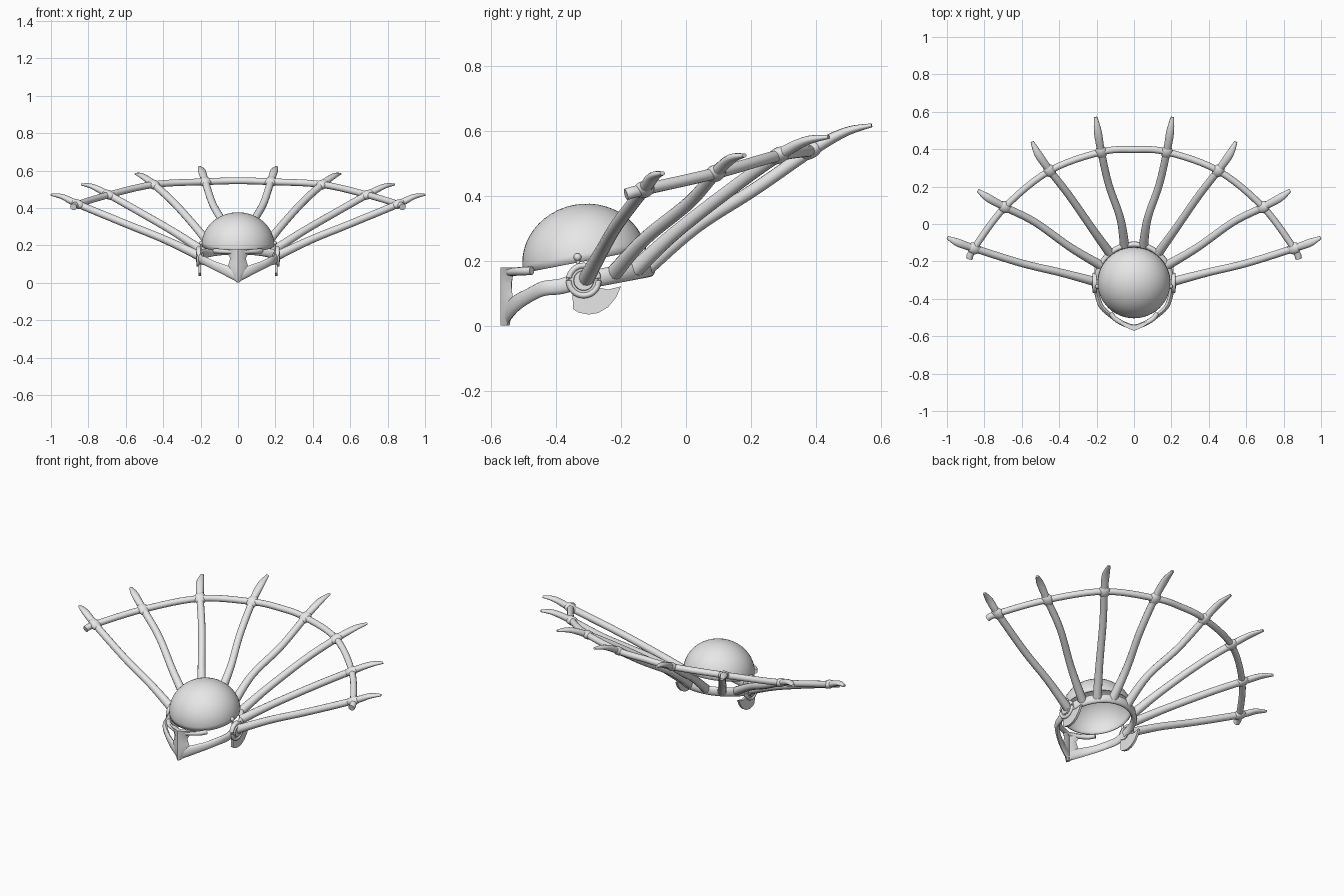
import bpy, bmesh, math
from mathutils import Vector, Matrix

if "Cube" in bpy.data.objects:
    bpy.data.objects.remove(bpy.data.objects["Cube"])

grey = bpy.data.materials.new("plain_grey")
grey.diffuse_color = (0.8, 0.8, 0.8, 1)
grey.use_nodes = True
grey.node_tree.nodes["Principled BSDF"].inputs["Base Color"].default_value = grey.diffuse_color


def finish(name, bm, angle=40):
    bmesh.ops.recalc_face_normals(bm, faces=bm.faces)
    me = bpy.data.meshes.new(name)
    bm.to_mesh(me)
    bm.free()
    me.materials.append(grey)
    ob = bpy.data.objects.new(name, me)
    bpy.context.collection.objects.link(ob)
    bpy.ops.object.select_all(action='DESELECT')
    ob.select_set(True)
    bpy.context.view_layer.objects.active = ob
    bpy.ops.object.shade_smooth_by_angle(angle=math.radians(angle))
    return ob


def mirror(ob):
    ob.modifiers.new("mirror", 'MIRROR')
    return ob


def spline(pts, steps):
    """Smooth path through points; extra values (sizes) are blended too."""
    p = [pts[0]] + list(pts) + [pts[-1]]
    out = []
    for i in range(1, len(p) - 2):
        for s in range(steps):
            t = s / steps
            out.append([0.5 * (2 * b + (c - a) * t + (2 * a - 5 * b + 4 * c - d) * t * t
                               + (3 * b - a - 3 * c + d) * t ** 3)
                        for a, b, c, d in zip(p[i - 1], p[i], p[i + 1], p[i + 2])])
    return out + [list(pts[-1])]


def sweep(name, pts, steps=5, sides=12):
    """Oval tube; each point is x, y, z, half width, half height."""
    path = spline(pts, steps)
    bm = bmesh.new()
    rings = []
    for i, q in enumerate(path):
        c = Vector(q[:3])
        d = (Vector(path[min(i + 1, len(path) - 1)][:3])
             - Vector(path[max(i - 1, 0)][:3])).normalized()
        side = d.cross(Vector((0, 0, 1)))
        side = side.normalized() if side.length > 0.15 else Vector((1, 0, 0))
        up = side.cross(d).normalized()
        rings.append([bm.verts.new(c + side * q[3] * math.cos(a) + up * q[4] * math.sin(a))
                      for a in (2 * math.pi * k / sides for k in range(sides))])
    for r0, r1 in zip(rings, rings[1:]):
        for k in range(sides):
            n = (k + 1) % sides
            bm.faces.new((r0[k], r0[n], r1[n], r1[k]))
    bm.faces.new(rings[0])
    bm.faces.new(rings[-1])
    return finish(name, bm, 50)


# Skull dome: open half ellipsoid, tipped down towards the front
bm = bmesh.new()
bmesh.ops.create_uvsphere(bm, u_segments=48, v_segments=24, radius=1)
bmesh.ops.delete(bm, geom=[v for v in bm.verts if v.co.z < -0.01], context='VERTS')
bmesh.ops.transform(bm, verts=bm.verts, matrix=Matrix.Translation((0, -0.312, 0.2))
                    @ Matrix.Rotation(math.radians(11), 4, 'X')
                    @ Matrix.Diagonal((0.195, 0.193, 0.176, 1)))
dome = finish("dome", bm)
shell = dome.modifiers.new("shell", 'SOLIDIFY')
shell.thickness = 0.006

# Band around the back of the head, from ear to ear
band = []
for i in range(13):
    a = math.pi * i / 12
    band.append((0.2 * math.cos(a), -0.315 + 0.205 * math.sin(a),
                 0.14 + 0.038 * math.sin(a), 0.016, 0.027))
sweep("back_band", band, 4)

# Spokes: path points for one side, the joint is the fourth point
spokes = [
    [(0.2, -0.31, 0.14), (0.39, -0.26, 0.23), (0.6, -0.21, 0.315), (0.855, -0.13, 0.42),
     (0.94, -0.1, 0.46), (0.998, -0.072, 0.47)],
    [(0.18, -0.22, 0.165), (0.34, -0.125, 0.27), (0.53, 0.01, 0.38), (0.69, 0.09, 0.47),
     (0.78, 0.14, 0.515), (0.835, 0.18, 0.525)],
    [(0.13, -0.155, 0.175), (0.22, -0.03, 0.29), (0.345, 0.15, 0.43), (0.45, 0.285, 0.525),
     (0.51, 0.37, 0.57), (0.545, 0.44, 0.582)],
    [(0.05, -0.12, 0.18), (0.073, 0.03, 0.305), (0.135, 0.21, 0.42), (0.175, 0.385, 0.54),
     (0.193, 0.49, 0.597), (0.205, 0.572, 0.618)],
]
sizes = [(0.025, 0.025), (0.021, 0.021), (0.02, 0.02), (0.02, 0.019), (0.021, 0.014), (0.009, 0.006)]
for i, s in enumerate(spokes):
    mirror(sweep("spoke_%d" % (i + 1), [p + z for p, z in zip(s, sizes)], 6))
    # Swollen joint where the spoke meets the arch
    bm = bmesh.new()
    bmesh.ops.create_uvsphere(bm, u_segments=16, v_segments=10, radius=1)
    d = Vector(s[4]) - Vector(s[2])
    bmesh.ops.transform(bm, verts=bm.verts, matrix=Matrix.Translation(s[3])
                        @ d.to_track_quat('X', 'Z').to_matrix().to_4x4()
                        @ Matrix.Diagonal((0.04, 0.032, 0.024, 1)))
    mirror(finish("joint_%d" % (i + 1), bm))

# Arch tying the spokes together
half = [(0.88, -0.185, 0.405)] + [s[3] for s in spokes]
arch = half + [(0, 0.398, 0.545)] + [(-x, y, z) for x, y, z in reversed(half)]
sweep("arch", [p + (0.018, 0.018) for p in arch], 6)

# Ear boss: disc with a raised ring
bm = bmesh.new()
turn = Matrix.Translation((0.208, -0.315, 0.14)) @ Matrix.Rotation(math.pi / 2, 4, 'Y')
bmesh.ops.create_cone(bm, cap_ends=True, segments=32, radius1=0.054, radius2=0.054,
                      depth=0.016, matrix=turn)
bmesh.ops.create_cone(bm, cap_ends=True, segments=32, radius1=0.036, radius2=0.03,
                      depth=0.032, matrix=turn)
mirror(finish("ear_boss", bm, 30))
ring = []
for i in range(17):
    a = 2 * math.pi * i / 16
    ring.append((0.214, -0.315 + 0.046 * math.cos(a), 0.14 + 0.046 * math.sin(a), 0.009, 0.009))
mirror(sweep("ear_ring", ring, 2, 8))

# Ear flap: thin curved plate hanging below the boss
bm = bmesh.new()
outline = [(-0.35, 0.12), (-0.348, 0.052), (-0.33, 0.041), (-0.3, 0.035), (-0.27, 0.04),
           (-0.24, 0.058), (-0.215, 0.088), (-0.2, 0.122), (-0.24, 0.112), (-0.275, 0.12)]
face = bm.faces.new([bm.verts.new((0.198, y, z)) for y, z in outline])
ext = bmesh.ops.extrude_face_region(bm, geom=[face])
bmesh.ops.translate(bm, vec=(0.013, 0, 0),
                    verts=[v for v in ext['geom'] if isinstance(v, bmesh.types.BMVert)])
mirror(finish("ear_flap", bm, 30))

# Small hinge knob and its stalk
mirror(sweep("hinge_stalk", [(0.198, -0.33, 0.17, 0.006, 0.006), (0.196, -0.334, 0.215, 0.006, 0.006)], 2, 8))
bm = bmesh.new()
bmesh.ops.create_uvsphere(bm, u_segments=12, v_segments=8, radius=0.012,
                          matrix=Matrix.Translation((0.196, -0.334, 0.212)))
mirror(finish("hinge_knob", bm))

# Face guard: jaw arms meeting at the chin point
mirror(sweep("jaw_arm", [
    (0.205, -0.33, 0.14, 0.013, 0.026), (0.195, -0.385, 0.122, 0.013, 0.024),
    (0.175, -0.44, 0.115, 0.013, 0.023), (0.13, -0.485, 0.093, 0.012, 0.023),
    (0.07, -0.525, 0.068, 0.012, 0.027), (0, -0.555, 0.035, 0.012, 0.03)]))

# Nose guard: tapered plate, narrow at the chin and flared at the brow
levels = [(0.002, 0.008), (0.03, 0.035), (0.07, 0.06), (0.1, 0.05), (0.13, 0.042),
          (0.155, 0.055), (0.18, 0.095)]
bm = bmesh.new()
rows = []
for z, w in levels:
    rows.append([bm.verts.new((w * t, y + 0.4 * w * abs(t), z))
                 for t, y in ((-1, -0.555), (-0.5, -0.57), (0, -0.572), (0.5, -0.57), (1, -0.555),
                              (0.5, -0.545), (0, -0.545), (-0.5, -0.545))])
for r0, r1 in zip(rows, rows[1:]):
    for k in range(8):
        n = (k + 1) % 8
        bm.faces.new((r0[k], r0[n], r1[n], r1[k]))
bm.faces.new(rows[0])
bm.faces.new(rows[-1])
finish("nose_guard", bm)

# Brow bar reaching back from the nose guard to the dome edge
brow = [(0.125, -0.475, 0.17), (0.09, -0.515, 0.168), (0, -0.55, 0.166)]
brow += [(-x, y, z) for x, y, z in brow[1::-1]]
sweep("brow_bar", [p + (0.013, 0.013) for p in brow], 5)
